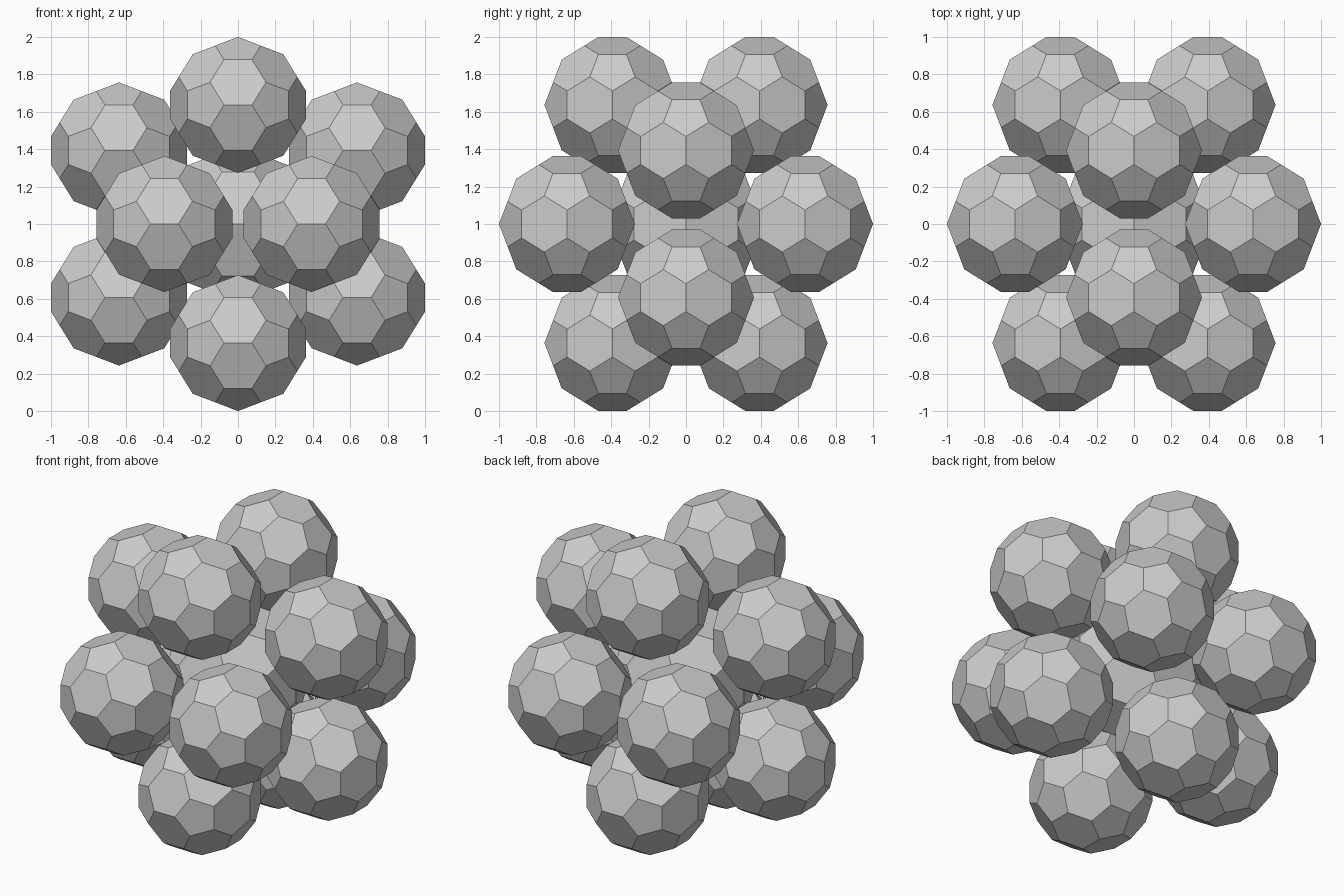
import bpy, bmesh
from math import radians
from mathutils import Vector

if "Cube" in bpy.data.objects:
    bpy.data.objects.remove(bpy.data.objects["Cube"])

PHI = (1 + 5 ** 0.5) / 2
SMALL = 0.0749                          # half edge length of the outer balls
ORBIT = (1 - 3 * PHI * SMALL) / PHI     # scale of the icosahedron of ball centres
FACE = 4.6544                           # pentagon distance for half edge 1
CORE = (ORBIT * (1 + PHI ** 2) ** 0.5 - FACE * SMALL) / FACE

# Twelve icosahedron corners, edge length 2
CORNERS = []
for a in (-1, 1):
    for b in (-PHI, PHI):
        CORNERS += [Vector((0, a, b)), Vector((a, b, 0)), Vector((b, 0, a))]


def ball_mesh(name, half_edge):
    """Truncated icosahedron: cut every icosahedron edge into thirds."""
    bm = bmesh.new()
    for p in CORNERS:
        for q in CORNERS:
            if 1.9 < (p - q).length < 2.1:
                bm.verts.new((2 * p + q) * half_edge)
    bmesh.ops.convex_hull(bm, input=bm.verts[:])
    bmesh.ops.dissolve_limit(bm, angle_limit=radians(2),
                             verts=bm.verts[:], edges=bm.edges[:])
    bmesh.ops.recalc_face_normals(bm, faces=bm.faces[:])
    mesh = bpy.data.meshes.new(name)
    bm.to_mesh(mesh)
    bm.free()
    return mesh


def place(name, mesh, location):
    ob = bpy.data.objects.new(name, mesh)
    ob.location = location
    bpy.context.collection.objects.link(ob)


# Central ball, touching the outer ones
centre = Vector((0, 0, 1))
place("core_ball", ball_mesh("core_ball", CORE), centre)

# Twelve outer balls sharing one mesh
outer = ball_mesh("outer_ball", SMALL)
for i, c in enumerate(CORNERS):
    place(f"outer_ball_{i + 1}", outer, centre + c * ORBIT)
